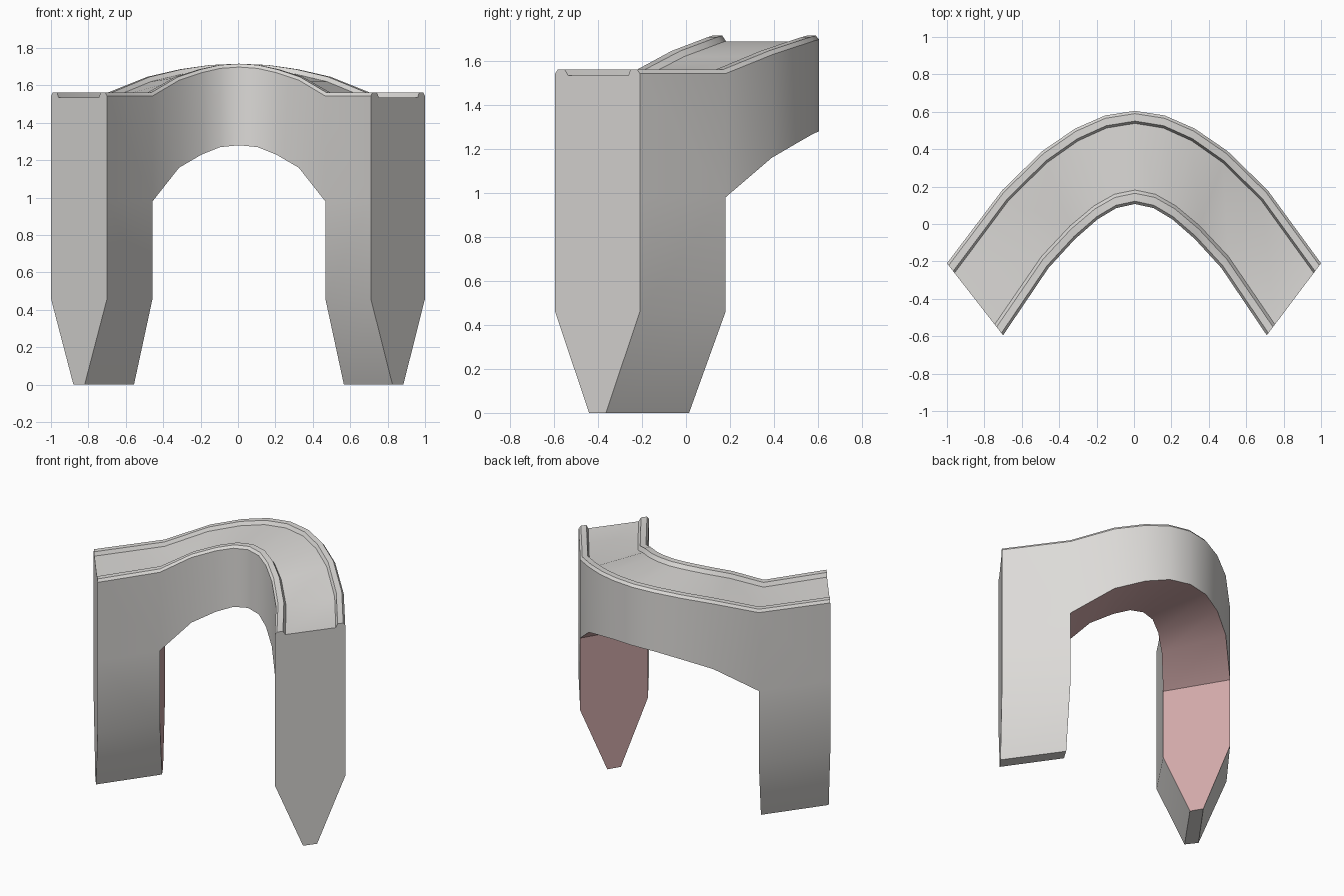
import bpy, bmesh
from mathutils import Vector

if "Cube" in bpy.data.objects:
    bpy.data.objects.remove(bpy.data.objects["Cube"])


def material(name, rgb):
    m = bpy.data.materials.new(name)
    m.diffuse_color = (*rgb, 1)
    m.use_nodes = True
    m.node_tree.nodes["Principled BSDF"].inputs["Base Color"].default_value = m.diffuse_color
    return m


stone = material("pale stone", (0.72, 0.705, 0.685))
pink = material("pink underside", (0.64, 0.40, 0.40))

# Stations from the open end to the crown: outer x, y, inner x, y, deck z, soffit z
HALF = [
    (1.00, -0.21, 0.705, -0.595, 1.535, 0.98),
    (0.71, 0.18, 0.462, -0.235, 1.535, 0.98),
    (0.495, 0.39, 0.32, -0.08, 1.62, 1.16),
    (0.32, 0.51, 0.20, 0.025, 1.66, 1.23),
    (0.16, 0.58, 0.10, 0.085, 1.683, 1.27),
    (0.0, 0.605, 0.0, 0.107, 1.69, 1.28),
]
SHIFT = 0.005


def mirrored(s, side):
    ox, oy, ix, iy, zt, zb = s
    return (side * ox + (SHIFT if ox < 0.9 else 0), oy,
            side * ix + SHIFT, iy, zt, zb)


stations = [mirrored(s, -1) for s in HALF] + [mirrored(s, 1) for s in HALF[-2::-1]]

# Deck profile with a chamfered kerb along each edge: fraction across, height
PROFILE = [(0, 0.008), (0.03, 0.026), (0.11, 0.026), (0.135, 0),
           (0.85, 0), (0.885, 0.026), (0.97, 0.026), (1, 0.008)]


def across(s, t, z):
    return Vector((s[0] + (s[2] - s[0]) * t, s[1] + (s[3] - s[1]) * t, z))


bm = bmesh.new()

# Curved walkway with its side walls and soffit
rings = []
for s in stations:
    ring = [bm.verts.new(across(s, t, s[4] + h)) for t, h in PROFILE]
    ring += [bm.verts.new(across(s, t, s[5])) for t in (1, 0)]
    rings.append(ring)
n = len(rings[0])
last = len(rings) - 2
for i in range(last + 1):
    a, b = rings[i], rings[i + 1]
    for k in range(n):
        j = (k + 1) % n
        if k == n - 2 and i in (0, last):
            continue  # the leg continues downward here
        f = bm.faces.new((a[k], a[j], b[j], b[k]))
        f.material_index = 1 if k == n - 2 else 0

# Legs: straight shaft, then a taper across the width to a narrow foot
for end, inside in ((0, 1), (last + 1, last)):
    upper = [rings[end][n - 1], rings[end][n - 2],
             rings[inside][n - 2], rings[inside][n - 1]]
    se, si = stations[end], stations[inside]
    end_face = [rings[end][k] for k in range(n - 1)]
    end_left, end_right = [], []
    for z, t in ((0.46, 0.0), (0.0, 0.40)):
        lower = [bm.verts.new(across(se, t, z)), bm.verts.new(across(se, 1 - t, z)),
                 bm.verts.new(across(si, 1 - t, z)), bm.verts.new(across(si, t, z))]
        end_left.append(lower[0])
        end_right.append(lower[1])
        for k in (1, 2, 3):
            j = (k + 1) % 4
            f = bm.faces.new((upper[k], upper[j], lower[j], lower[k]))
            f.material_index = 1 if k == 2 else 0
        upper = lower
    bm.faces.new(upper)  # foot
    bm.faces.new(end_face + end_right + end_left[::-1] + [rings[end][n - 1]])

bmesh.ops.recalc_face_normals(bm, faces=bm.faces)
mesh = bpy.data.meshes.new("curved_bridge")
bm.to_mesh(mesh)
bm.free()
mesh.materials.append(stone)
mesh.materials.append(pink)
bridge = bpy.data.objects.new("curved_bridge", mesh)
bpy.context.collection.objects.link(bridge)
bpy.context.view_layer.objects.active = bridge
bridge.select_set(True)
bpy.ops.object.shade_smooth_by_angle(angle=0.45)
